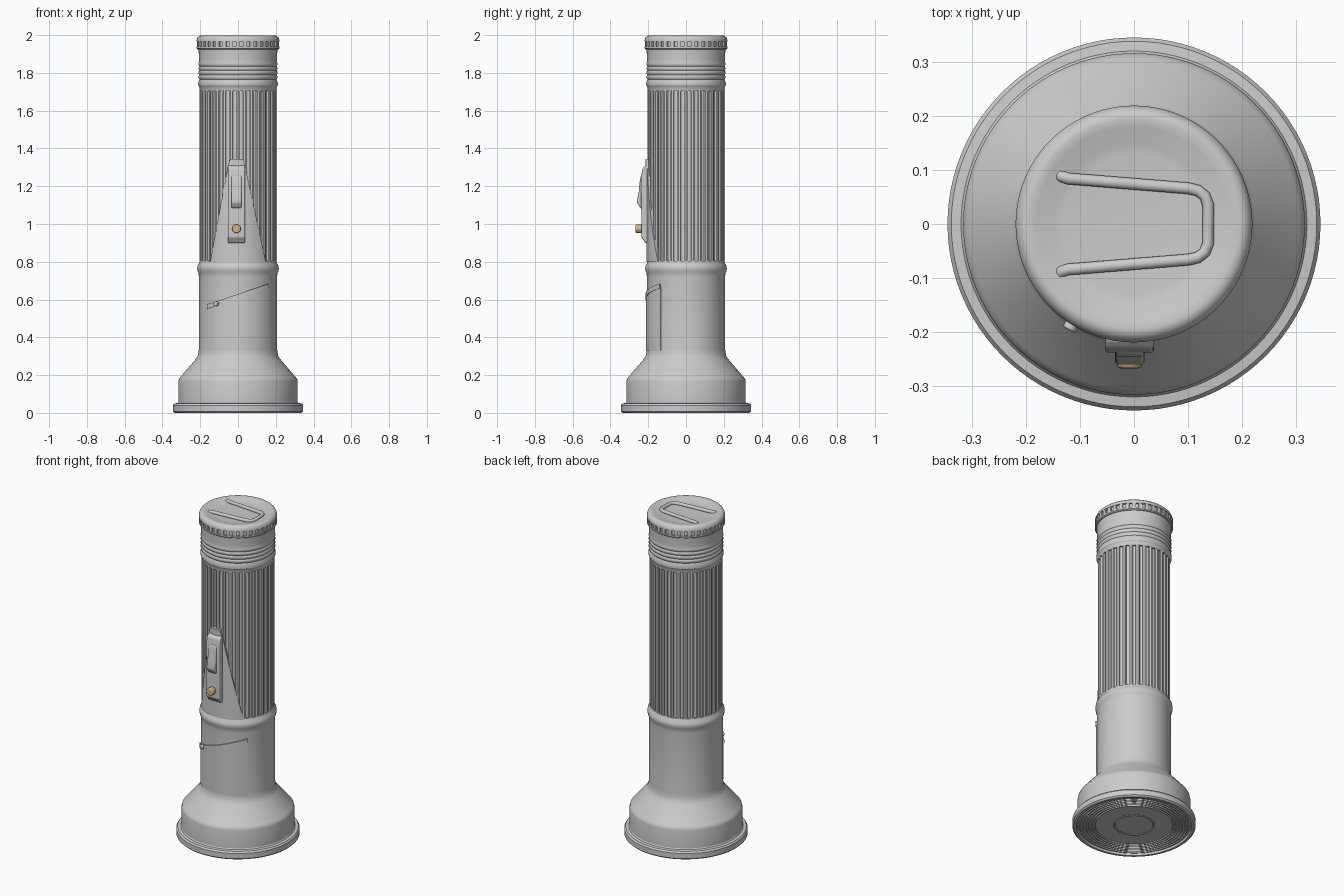
import bpy, bmesh, math
from mathutils import Matrix, Vector

if "Cube" in bpy.data.objects:
    bpy.data.objects.remove(bpy.data.objects["Cube"])

CX = -0.008  # switch is slightly off centre


def finish(name, bm, smooth=True, bevel=0):
    bmesh.ops.remove_doubles(bm, verts=bm.verts, dist=1e-5)
    bmesh.ops.recalc_face_normals(bm, faces=bm.faces)
    me = bpy.data.meshes.new(name)
    bm.to_mesh(me)
    bm.free()
    ob = bpy.data.objects.new(name, me)
    bpy.context.collection.objects.link(ob)
    if bevel:
        m = ob.modifiers.new("bevel", 'BEVEL')
        m.width, m.segments = bevel, 3
        m.limit_method = 'ANGLE'
    if smooth:
        bpy.ops.object.select_all(action='DESELECT')
        ob.select_set(True)
        bpy.context.view_layer.objects.active = ob
        bpy.ops.object.shade_smooth_by_angle(angle=math.radians(32))
    return ob


def revolve(name, pts, n=96):
    bm = bmesh.new()
    vs = [bm.verts.new((r, 0, z)) for r, z in pts]
    es = [bm.edges.new(p) for p in zip(vs, vs[1:])]
    bmesh.ops.spin(bm, geom=vs + es, cent=(0, 0, 0), axis=(0, 0, 1),
                   angle=math.tau, steps=n, use_duplicate=False)
    return finish(name, bm)


def prism(name, yz, half, bevel=0.006):
    bm = bmesh.new()
    f = bm.faces.new([bm.verts.new((CX - half, y, z)) for y, z in yz])
    r = bmesh.ops.extrude_face_region(bm, geom=[f])
    bmesh.ops.translate(bm, vec=(2 * half, 0, 0),
                        verts=[g for g in r['geom'] if isinstance(g, bmesh.types.BMVert)])
    return finish(name, bm, bevel=bevel)


def wrapped_plate(name, shape, r_in, r_out, nu=24, nv=6):
    """Curved sheet hugging the front of the tube; shape(u, v) -> x, z."""
    bm = bmesh.new()
    grid = []
    for j in range(nv + 1):
        row = []
        for i in range(nu + 1):
            x, z = shape(i / nu * 2 - 1, j / nv)
            row.append(bm.verts.new((x, -math.sqrt(r_out ** 2 - x * x), z)))
        grid.append(row)
    for a, b in zip(grid, grid[1:]):
        for i in range(nu):
            bm.faces.new((a[i], a[i + 1], b[i + 1], b[i]))
    r = bmesh.ops.extrude_face_region(bm, geom=bm.faces[:])
    outer = {v for row in grid for v in row}
    for v in outer:
        bm.verts.ensure_lookup_table()
        k = r_in / r_out
        v.co.x *= k
        v.co.y *= k
    return finish(name, bm)


# Flared head with lens rings on the underside
lens = [(0, 0.012), (0.105, 0.012), (0.11, 0.008), (0.115, 0.012)]
for k in range(6):
    r = 0.215 + 0.017 * k
    lens += [(r, 0.012), (r + 0.004, 0.006), (r + 0.008, 0.012)]
revolve("head", lens + [
    (0.318, 0.012), (0.322, 0), (0.336, 0), (0.345, 0.008), (0.345, 0.04), (0.338, 0.05),
    (0.32, 0.052), (0.316, 0.058), (0.316, 0.168), (0.313, 0.18), (0.305, 0.19),
    (0.225, 0.283), (0.215, 0.298), (0.21, 0.315), (0.207, 0.34), (0.207, 0.72),
    (0.209, 0.74), (0.214, 0.75), (0.216, 0.765), (0.214, 0.78), (0.206, 0.79),
    (0.202, 0.805), (0.19, 0.805)])

# Fluted grip: raised ribs around a core
bm = bmesh.new()
N = 32
ring = []
for k in range(N):
    for f, r in ((-0.31, 0.191), (-0.25, 0.2), (0, 0.203), (0.25, 0.2), (0.31, 0.191)):
        a = math.tau * (k + f) / N
        ring.append((r * math.cos(a), r * math.sin(a)))
low = [bm.verts.new((x, y, 0.8)) for x, y in ring]
high = [bm.verts.new((x, y, 1.71)) for x, y in ring]
for i in range(len(ring)):
    j = (i + 1) % len(ring)
    bm.faces.new((low[i], low[j], high[j], high[i]))
finish("fluted_grip", bm)

# Grooved collar
collar = [(0.185, 1.705), (0.202, 1.705), (0.204, 1.725), (0.21, 1.733), (0.211, 1.745), (0.207, 1.758)]
for k in range(4):
    z = 1.772 + k * 0.023
    collar += [(0.204, z - 0.006), (0.208, z), (0.209, z + 0.008), (0.207, z + 0.014)]
revolve("collar", collar + [(0.207, 1.87), (0.208, 1.915), (0.209, 1.93)])

# End cap, dished on top, with knurled edge
revolve("end_cap", [
    (0.2, 1.925), (0.213, 1.925), (0.219, 1.93), (0.219, 1.939), (0.209, 1.94), (0.209, 1.966),
    (0.219, 1.967), (0.219, 1.975), (0.214, 1.988), (0.205, 1.996), (0.195, 1.998),
    (0.18, 1.995), (0.145, 1.985), (0.13, 1.983), (0, 1.983)])
bm = bmesh.new()
N = 36
for k in range(N):
    m = (Matrix.Rotation(math.tau * k / N, 4, 'Z') @ Matrix.Translation((0.212, 0, 1.953))
         @ Matrix.Diagonal((0.011, 0.021, 0.028, 1)))
    bmesh.ops.create_cube(bm, size=1, matrix=m)
finish("cap_knurling", bm, smooth=False)

# Hanging wire loop lying in the cap
half = [(-0.14, 0.094, -0.01), (-0.135, 0.088, -0.002), (-0.122, 0.084, 0), (0.1, 0.066, 0),
        (0.118, 0.062, 0), (0.131, 0.052, 0), (0.137, 0.036, 0)]
path = half + [(x, -y, z) for x, y, z in reversed(half)]
cu = bpy.data.curves.new("hanging_loop", 'CURVE')
cu.dimensions = '3D'
cu.bevel_depth, cu.bevel_resolution, cu.use_fill_caps = 0.011, 4, True
sp = cu.splines.new('POLY')
sp.points.add(len(path) - 1)
for p, (x, y, z) in zip(sp.points, path):
    p.co = (x, y, z + 1.988, 1)
    sp.use_smooth = True
bpy.context.collection.objects.link(bpy.data.objects.new("hanging_loop", cu))


# Tapered switch plate
def taper(u, v):
    w = 0.147 + (0.045 - 0.147) * v
    return CX * v + u * w, 0.8 + 0.51 * v


wrapped_plate("switch_plate", taper, 0.185, 0.209)
wrapped_plate("switch_plate_tab", lambda u, v: (CX + u * (0.05 - 0.016 * v), 1.295 + 0.05 * v),
              0.185, 0.215)

# Front sleeve with slanted top edge, lip and pin
slant = lambda x: 0.615 + 0.33 * x
wrapped_plate("front_sleeve", lambda u, v: (0.162 * u, 0.33 + v * (slant(0.162 * u) - 0.33)),
              0.195, 0.2115)
wrapped_plate("sleeve_lip", lambda u, v: (0.164 * u, slant(0.164 * u) - 0.01 + 0.024 * v),
              0.195, 0.215, nv=2)


def knob(name, loc, direction, r, depth, bevel):
    bm = bmesh.new()
    rot = Vector(direction).to_track_quat('Z', 'Y').to_matrix().to_4x4()
    bmesh.ops.create_cone(bm, cap_ends=True, segments=32, radius1=r, radius2=r, depth=depth,
                          matrix=Matrix.Translation(loc) @ rot)
    return finish(name, bm, bevel=bevel)


knob("sleeve_pin", (-0.113, -0.183, 0.578), (-0.5, -0.85, 0), 0.013, 0.03, 0.004)

# Switch housing, slider and brass button
prism("switch_housing", [(-0.19, 0.9), (-0.215, 0.9), (-0.236, 0.93), (-0.238, 1.25),
                         (-0.23, 1.295), (-0.215, 1.31), (-0.19, 1.31)], 0.045)
prism("switch_slider", [(-0.22, 1.08), (-0.242, 1.085), (-0.259, 1.11), (-0.26, 1.125),
                        (-0.25, 1.17), (-0.246, 1.22), (-0.239, 1.255), (-0.22, 1.26)], 0.027)
btn = knob("push_button", (CX, -0.25, 0.975), (0, -1, 0), 0.023, 0.034, 0.006)
brass = bpy.data.materials.new("brass")
brass.diffuse_color = (0.65, 0.45, 0.2, 1)
brass.use_nodes = True
brass.node_tree.nodes["Principled BSDF"].inputs["Base Color"].default_value = brass.diffuse_color
btn.data.materials.append(brass)
